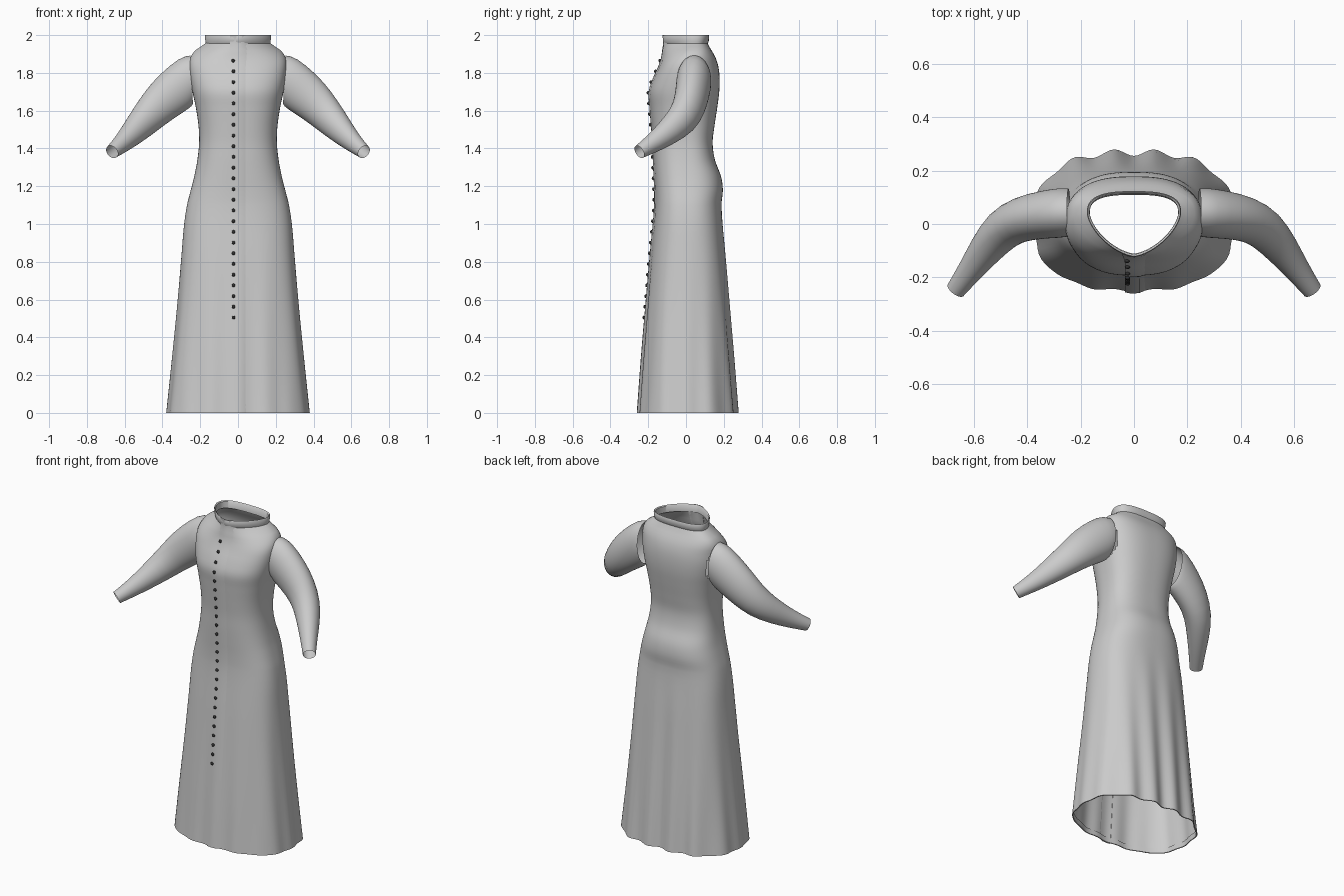
import bpy, math
from mathutils import Vector

if "Cube" in bpy.data.objects:
    bpy.data.objects.remove(bpy.data.objects["Cube"])


def material(name, c):
    m = bpy.data.materials.new(name)
    m.diffuse_color = (c, c, c, 1)
    m.use_nodes = True
    m.node_tree.nodes["Principled BSDF"].inputs["Base Color"].default_value = m.diffuse_color
    return m


CLOTH = material("light grey cloth", 0.6)
DARK = material("dark button", 0.03)


def build(name, rings, mat, closed=True, keep=None, angle=50):
    """Loft a surface through equal-sized rings of points."""
    n = len(rings[0])
    verts = [p for r in rings for p in r]
    faces = []
    for i in range(len(rings) - 1):
        for j in range(n if closed else n - 1):
            k = (j + 1) % n
            f = (i * n + j, i * n + k, (i + 1) * n + k, (i + 1) * n + j)
            c = sum((Vector(verts[q]) for q in f), Vector()) / 4
            if keep is None or keep(c):
                faces.append(f)
    me = bpy.data.meshes.new(name)
    me.from_pydata(verts, [], faces)
    me.materials.append(mat)
    ob = bpy.data.objects.new(name, me)
    bpy.context.collection.objects.link(ob)
    bpy.context.view_layer.objects.active = ob
    ob.select_set(True)
    bpy.ops.object.shade_smooth_by_angle(angle=math.radians(angle))
    ob.select_set(False)
    return ob


# Body profile: height, half width, front depth, back depth
PROFILE = [
    (0.00, .375, .250, .268), (0.30, .345, .229, .248), (0.60, .317, .205, .226),
    (0.85, .297, .184, .207), (1.00, .285, .170, .194), (1.10, .270, .163, .188),
    (1.18, .250, .163, .195), (1.25, .232, .166, .186), (1.34, .215, .170, .153),
    (1.43, .206, .173, .141), (1.52, .209, .180, .151), (1.62, .224, .188, .166),
    (1.70, .241, .192, .176), (1.77, .253, .170, .178), (1.83, .257, .143, .172),
    (1.88, .252, .126, .157), (1.92, .226, .121, .135), (1.945, .188, .118, .120),
    (1.96, .167, .116, .114), (2.00, .173, .120, .120)]


def profile(z):
    i = 0
    while i < len(PROFILE) - 2 and z > PROFILE[i + 1][0]:
        i += 1
    p, q = PROFILE[i], PROFILE[i + 1]
    o, r = PROFILE[max(i - 1, 0)], PROFILE[min(i + 2, len(PROFILE) - 1)]
    h = q[0] - p[0]
    t = (z - p[0]) / h
    out = []
    for k in (1, 2, 3):
        m0 = (q[k] - o[k]) / (q[0] - o[0]) * h
        m1 = (r[k] - p[k]) / (r[0] - p[0]) * h
        out.append((2*t**3 - 3*t*t + 1) * p[k] + (t**3 - 2*t*t + t) * m0
                   + (3*t*t - 2*t**3) * q[k] + (t**3 - t*t) * m1)
    return out


def surface(z, th, grow=0.0):
    """Point on the garment: boxy oval below, egg-shaped at the neck, wavy at the hem."""
    a, f, b = profile(z)
    s = min(max((z - 1.82) / 0.135, 0), 1)
    s = s * s * (3 - 2 * s)
    y0 = 0.04 * s
    c, d = math.cos(th), math.sin(th)
    depth = b - y0 if d > 0 else f + y0
    n = 2.6 + 0.2 * s if d > 0 else 2.5 - 0.95 * s
    r = (abs(c / (a + grow))**n + abs(d / (depth + grow))**n) ** (-1 / n)
    x, y = r * c, r * d
    w = max(0, 1 - z / 1.05)
    y += w * 0.013 * max(d, -0.4 * d) * -math.cos(2 * math.pi * x / 0.15)
    x += w * 0.005 * c * math.cos(2 * math.pi * y / 0.13)
    return (x, y + y0, z)


# Robe body with open armholes
N = 120
angles = [2 * math.pi * j / N for j in range(N)]
heights = [1.1 * i / 22 for i in range(22)] + [1.1 + 0.86 * i / 43 for i in range(44)]


def outside_armhole(c):
    return abs(c.x) < 0.2 or ((c.y - .04) / .075)**2 + ((c.z - 1.76) / .105)**2 > 1


build("robe_body", [[surface(z, t) for t in angles] for z in heights],
      CLOTH, keep=outside_armhole)

# Hem turned inwards
build("hem_fold", [[surface(0, t) for t in angles],
                   [surface(0, t, -0.006) for t in angles],
                   [surface(0.03, t, -0.006) for t in angles]], CLOTH)


# Standing collar
def collar_ring(z, grow, lift=0):
    return [(x, y, h + lift) for x, y, h in (surface(z, t, grow) for t in angles)]


build("collar", [collar_ring(1.955, 0.0), collar_ring(1.965, 0.006),
                 collar_ring(1.995, 0.004), collar_ring(2.0, 0.0),
                 collar_ring(1.995, -0.006), collar_ring(1.955, -0.006)], CLOTH)

# Front overlap: thin strip whose left edge stands proud of the body
strip = []
for z in [2.0 * i / 80 for i in range(81)]:
    f = profile(z)[1]
    row = []
    for x, g in ((-.034, -.002), (-.034, .005), (-.01, .006), (.02, .005), (.045, -.001)):
        p = surface(z, -math.pi / 2 + math.atan2(x, f))
        row.append((p[0], p[1] - g, p[2]))
    strip.append(row)
build("front_overlap", strip, CLOTH, closed=False)

# Sleeve path: centre, horizontal radius, vertical radius
SLEEVE = [((.245, .043, 1.765), .090, .128), ((.275, .042, 1.755), .094, .134),
          ((.34, .035, 1.70), .090, .120), ((.42, .020, 1.63), .085, .106),
          ((.49, -.015, 1.555), .080, .090), ((.555, -.095, 1.485), .064, .070),
          ((.61, -.170, 1.43), .048, .052), ((.667, -.247, 1.382), .037, .037)]


def sleeve_rings(side):
    pts = [Vector(s[0]) for s in SLEEVE]
    rings = []
    for i, (c, rh, rv) in enumerate(SLEEVE):
        t = (pts[min(i + 1, len(pts) - 1)] - pts[max(i - 1, 0)]).normalized()
        if i < 2:  # shoulder end is cut almost upright
            t = Vector((1, 0, -.05 - .2 * i)).normalized()
        h = t.cross(Vector((0, 0, 1))).normalized()
        v = h.cross(t)
        ring = []
        for k in range(32):
            u = 2 * math.pi * k / 32
            p = pts[i] + h * (rh * math.cos(u)) + v * (rv * math.sin(u))
            ring.append((p.x * side, p.y, p.z))
        rings.append(ring if side > 0 else ring[::-1])
    return rings


for side, label in ((-1, "right"), (1, "left")):
    ob = build(label + "_sleeve", sleeve_rings(side), CLOTH, angle=80)
    sub = ob.modifiers.new("smooth", 'SUBSURF')
    sub.levels = sub.render_levels = 1

# Row of buttons down the front
for i in range(25):
    z = 0.505 + i * 1.36 / 24
    f = profile(z)[1]
    p = surface(z, -math.pi / 2 + math.atan2(-.024, f))
    bpy.ops.mesh.primitive_uv_sphere_add(segments=14, ring_count=8, radius=0.0095,
                                         location=(p[0], p[1] - 0.009, z))
    b = bpy.context.object
    b.name = "button"
    b.scale.y = 0.75
    b.data.materials.append(DARK)
    bpy.ops.object.shade_smooth()
    b.select_set(False)
